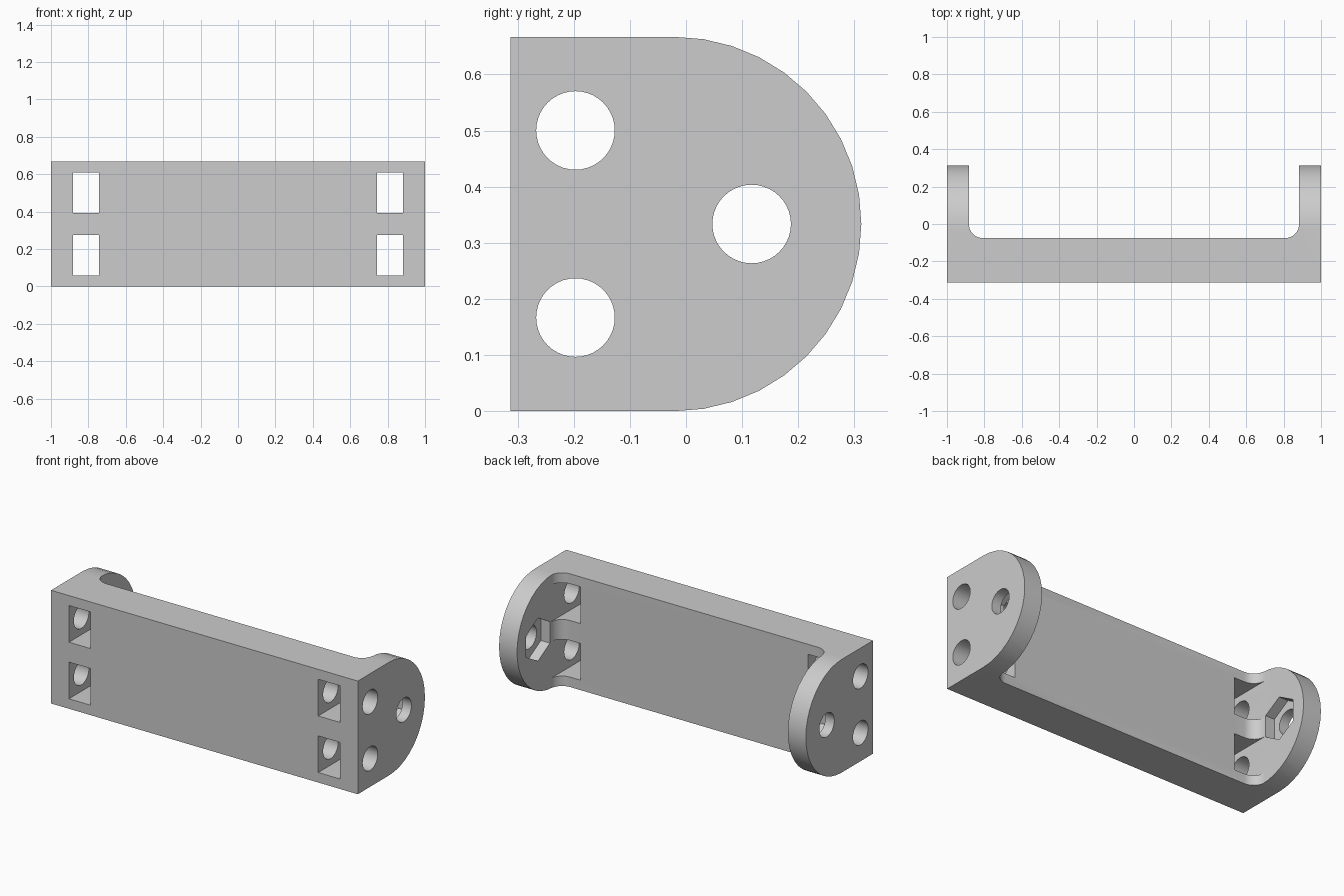
import bpy, bmesh
from math import sin, cos, pi
from mathutils import Vector

if "Cube" in bpy.data.objects:
    bpy.data.objects.remove(bpy.data.objects["Cube"])

DEPTH, HEIGHT = 0.3125, 0.667      # half depth, full height
MID = HEIGHT / 2
INNER, WEB_BACK, FILLET = 0.883, -0.075, 0.075

grey = bpy.data.materials.new("light grey")
grey.use_nodes = True
colour = (0.604, 0.604, 0.604, 1)
grey.diffuse_color = colour
grey.node_tree.nodes["Principled BSDF"].inputs["Base Color"].default_value = colour


def arc(cx, cy, r, start, end, steps):
    angles = [start + (end - start) * i / steps for i in range(steps + 1)]
    return [(cx + r * cos(a), cy + r * sin(a)) for a in angles]


def prism(name, outline, axis, low, high):
    """Extrude a closed outline along x (outline in y, z) or z (outline in x, y)."""
    place = (lambda a, b, t: (t, a, b)) if axis == "x" else (lambda a, b, t: (a, b, t))
    bm = bmesh.new()
    face = bm.faces.new([bm.verts.new(place(a, b, low)) for a, b in outline])
    new = bmesh.ops.extrude_face_region(bm, geom=[face])["geom"]
    shift = Vector(place(0, 0, high - low))
    bmesh.ops.translate(bm, vec=shift, verts=[v for v in new if isinstance(v, bmesh.types.BMVert)])
    bmesh.ops.recalc_face_normals(bm, faces=bm.faces)
    mesh = bpy.data.meshes.new(name)
    bm.to_mesh(mesh)
    bm.free()
    mesh.materials.append(grey)
    obj = bpy.data.objects.new(name, mesh)
    bpy.context.collection.objects.link(obj)
    return obj


def boolean(target, tool, operation):
    mod = target.modifiers.new(tool.name, "BOOLEAN")
    mod.operation, mod.solver, mod.object = operation, "EXACT", tool
    bpy.context.view_layer.objects.active = target
    bpy.ops.object.modifier_apply(modifier=mod.name)
    bpy.data.objects.remove(tool)


def polygon(cx, cy, r, sides):
    return arc(cx, cy, r, pi / 2, pi / 2 + 2 * pi, sides)[:-1]


# U-shaped channel with filleted inner corners
half = [(1, -DEPTH), (1, DEPTH), (INNER, DEPTH)]
half += arc(INNER - FILLET, WEB_BACK + FILLET, FILLET, 0, -pi / 2, 8)
outline = half + [(-x, y) for x, y in reversed(half)]
bracket = prism("bracket", outline, "z", 0, HEIGHT)

# Rounded ends of the side plates
side = [(-DEPTH, HEIGHT), (-DEPTH, 0)]
side += arc(DEPTH - MID, MID, MID, -pi / 2, pi / 2, 20)
boolean(bracket, prism("side_shape", side, "x", -1.1, 1.1), "INTERSECT")

# Long bores and slots near each end
for z in (MID / 2, MID * 1.5):
    boolean(bracket, prism("bore", polygon(-0.197, z, 0.07, 40), "x", -1.1, 1.1), "DIFFERENCE")
    for s in (-1, 1):
        x0, x1 = 0.742 * s, INNER * s
        slot = [(x0, -0.5), (x1, -0.5), (x1, 0.2), (x0, 0.2)]
        boolean(bracket, prism("slot", slot, "z", z - 0.108, z + 0.108), "DIFFERENCE")

# Pivot hole with a hexagonal nut recess on the inner faces
boolean(bracket, prism("pivot_hole", polygon(0.117, MID, 0.07, 40), "x", -1.1, 1.1), "DIFFERENCE")
boolean(bracket, prism("nut_recess", polygon(0.117, MID, 0.127, 6), "x", -0.942, 0.942), "DIFFERENCE")

bpy.ops.object.select_all(action="DESELECT")
bracket.select_set(True)
bpy.context.view_layer.objects.active = bracket
bpy.ops.object.shade_smooth_by_angle(angle=pi / 6)
